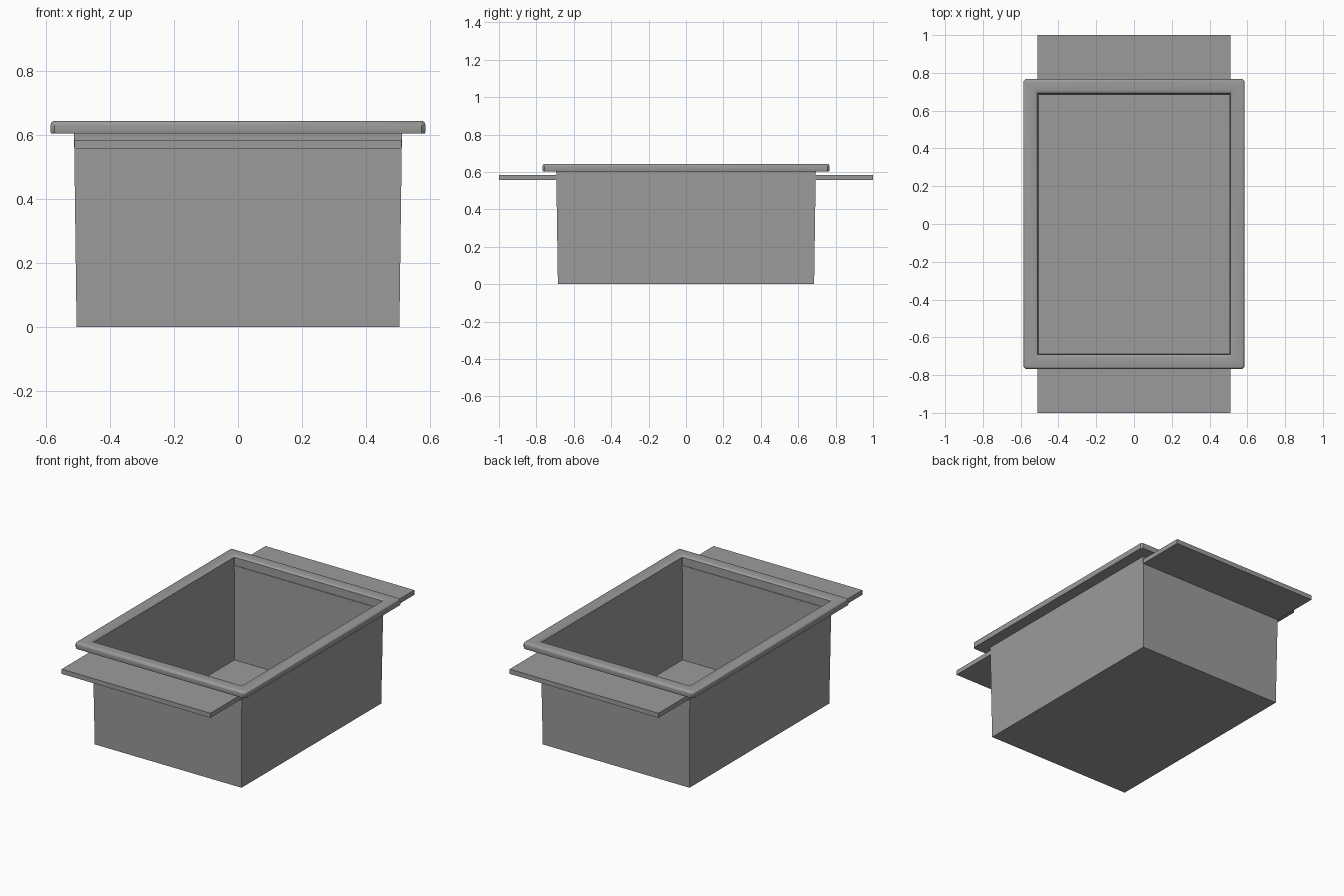
import bpy
import bmesh
import math

cube = bpy.data.objects.get("Cube")
if cube:
    bpy.data.objects.remove(cube, do_unlink=True)

grey = bpy.data.materials.new("mid grey")
grey.use_nodes = True
colour = (0.33, 0.33, 0.33, 1)
grey.diffuse_color = colour
grey.node_tree.nodes["Principled BSDF"].inputs["Base Color"].default_value = colour


def finish(name, bm):
    bmesh.ops.recalc_face_normals(bm, faces=bm.faces[:])
    mesh = bpy.data.meshes.new(name)
    bm.to_mesh(mesh)
    bm.free()
    mesh.materials.append(grey)
    obj = bpy.data.objects.new(name, mesh)
    bpy.context.collection.objects.link(obj)
    return obj


def ring(bm, hx, hy, z, cut=0.0):
    """Rectangular loop of vertices, with optionally clipped corners."""
    points = []
    for sx, sy in ((1, 1), (-1, 1), (-1, -1), (1, -1)):
        if cut:
            pair = [(sx * hx, sy * (hy - cut)), (sx * (hx - cut), sy * hy)]
            points += pair if sx * sy > 0 else pair[::-1]
        else:
            points.append((sx * hx, sy * hy))
    return [bm.verts.new((x, y, z)) for x, y in points]


def bridge(bm, a, b):
    for i in range(len(a)):
        j = (i + 1) % len(a)
        bm.faces.new((a[i], a[j], b[j], b[i]))


WALL_X, WALL_Y = 0.513, 0.695

# Thin, slightly tapered open tray
bm = bmesh.new()
skin = 0.002
loops = [ring(bm, 0.504, 0.685, 0),
         ring(bm, WALL_X - 0.001, WALL_Y - 0.001, 0.615),
         ring(bm, WALL_X - 0.001 - skin, WALL_Y - 0.001 - skin, 0.615),
         ring(bm, 0.504 - skin, 0.685 - skin, skin)]
for a, b in zip(loops, loops[1:]):
    bridge(bm, a, b)
bm.faces.new(loops[0])
bm.faces.new(loops[-1])
finish("tray", bm)

# Rounded rim swept around the opening: (outward offset, height)
bm = bmesh.new()
profile = [(-0.003, 0.604), (0.070, 0.604), (0.072, 0.609), (0.072, 0.630)]
for step in range(1, 5):
    angle = math.radians(90 * step / 4)
    profile.append((0.060 + 0.012 * math.cos(angle), 0.630 + 0.014 * math.sin(angle)))
profile += [(0.012, 0.644), (0.003, 0.641), (-0.003, 0.634)]
loops = [ring(bm, WALL_X + o, WALL_Y + o, z, 0.002 + 0.13 * max(o, 0)) for o, z in profile]
for a, b in zip(loops, loops[1:] + loops[:1]):
    bridge(bm, a, b)
rim = finish("rim", bm)
bpy.ops.object.select_all(action="DESELECT")
rim.select_set(True)
bpy.context.view_layer.objects.active = rim
bpy.ops.object.shade_smooth_by_angle(angle=math.radians(40))

# Flat shelf flaps at the front and back
for name, side in (("front_flap", -1), ("back_flap", 1)):
    bm = bmesh.new()
    bmesh.ops.create_cube(bm, size=1)
    inner, outer = 0.688, 1.0
    for v in bm.verts:
        v.co.x *= 2 * (WALL_X - 0.002)
        v.co.y = side * (outer if v.co.y > 0 else inner)
        v.co.z = 0.585 if v.co.z > 0 else 0.556
    finish(name, bm)
